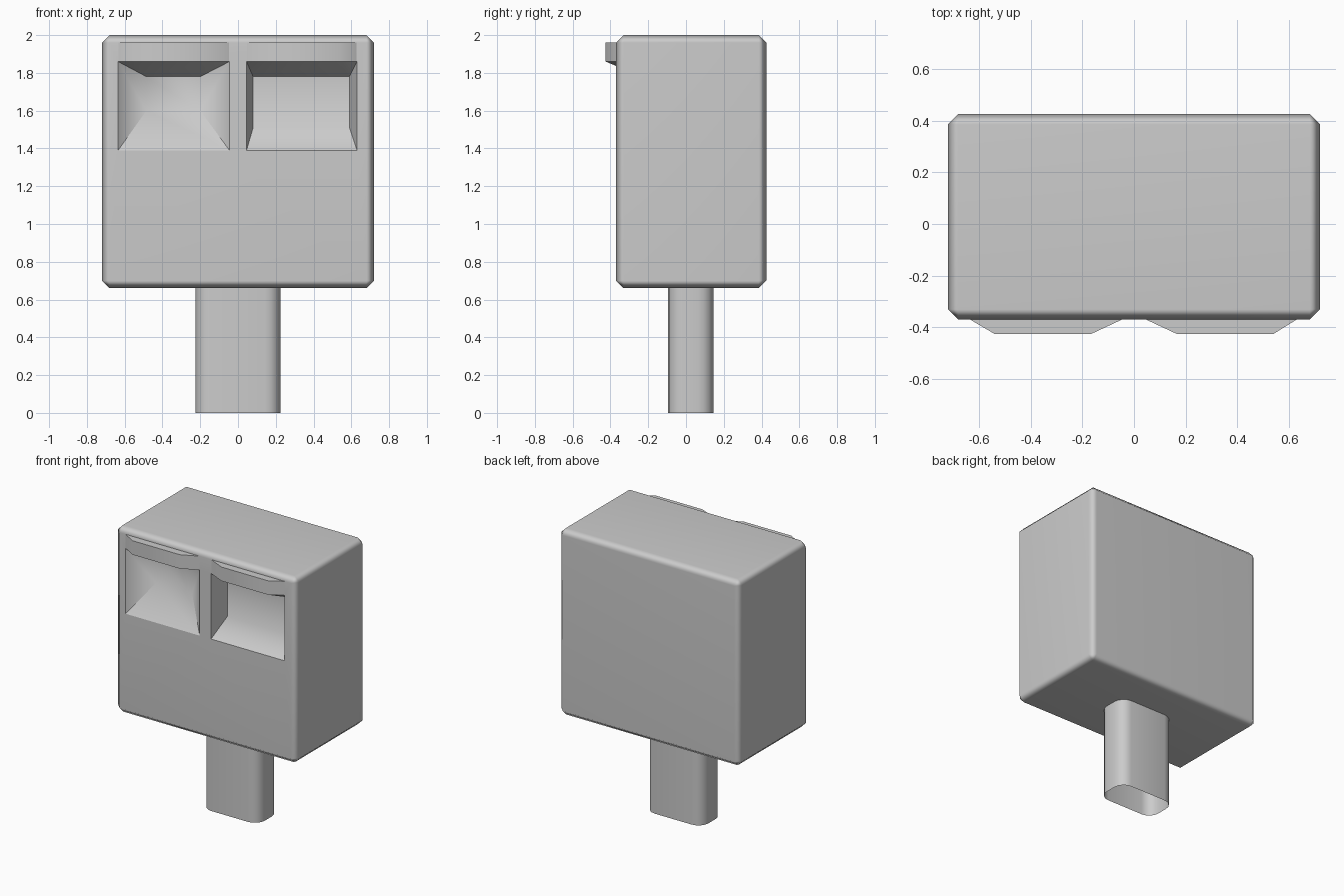
import bpy, bmesh, math
from mathutils import Vector

if "Cube" in bpy.data.objects:
    bpy.data.objects.remove(bpy.data.objects["Cube"])

FRONT, BACK, POCKET = -0.37, 0.425, -0.235


def make(name, bm):
    bmesh.ops.recalc_face_normals(bm, faces=bm.faces)
    me = bpy.data.meshes.new(name)
    bm.to_mesh(me)
    bm.free()
    ob = bpy.data.objects.new(name, me)
    bpy.context.collection.objects.link(ob)
    return ob


def smooth(ob, deg):
    bpy.ops.object.select_all(action='DESELECT')
    ob.select_set(True)
    bpy.context.view_layer.objects.active = ob
    bpy.ops.object.shade_smooth_by_angle(angle=math.radians(deg))


def hull(name, pts):
    bm = bmesh.new()
    for p in pts:
        bm.verts.new(p)
    bmesh.ops.convex_hull(bm, input=bm.verts)
    bmesh.ops.dissolve_limit(bm, angle_limit=0.01, verts=bm.verts, edges=bm.edges)
    return make(name, bm)


# housing: box with a single-step bevel
bm = bmesh.new()
bmesh.ops.create_cube(bm, size=1)
for v in bm.verts:
    v.co = Vector((v.co.x * 1.44, v.co.y * (BACK - FRONT) + (BACK + FRONT) / 2,
                   v.co.z * 1.34 + 1.33))
bmesh.ops.bevel(bm, geom=bm.edges[:], offset=0.04, segments=1, affect='EDGES')
housing = make("housing", bm)

# recessed windows and the visors above them
windows = [  # side, outer x range, inner x range, inner bottom z, visor front x range
    ("left", (-0.635, -0.045), (-0.485, -0.20), 1.60, (-0.54, -0.165)),
    ("right", (0.045, 0.63), (0.08, 0.59), 1.51, (0.165, 0.54)),
]
for side, outer, inner, low, nose in windows:
    # cutter: four-sided funnel, extended straight out of the front
    pocket = [(x, FRONT, z) for x in outer for z in (1.39, 1.86)]
    pocket += [(x, FRONT - 0.1, z) for x in outer for z in (1.39, 1.86)]
    pocket += [(x, POCKET, z) for x in inner for z in (low, 1.78)]
    cutter = hull(side + "_window_cutter", pocket)
    cutter.hide_render = True
    cutter.hide_set(True)
    mod = housing.modifiers.new(side + "_window", 'BOOLEAN')
    mod.operation, mod.solver, mod.object = 'DIFFERENCE', 'EXACT', cutter

    # visor: trapezoid ledge whose underside forms the window ceiling
    ledge = [(x, FRONT - 0.055, z) for x in nose for z in (1.86, 1.96)]
    ledge += [(x, FRONT + 0.001, z) for x in outer for z in (1.86, 1.96)]
    ledge += [(x, POCKET, 1.78) for x in inner]
    visor = hull(side + "_visor", ledge)
    smooth(visor, 33)

# apply the cuts, then keep the window rims crisp
dg = bpy.context.evaluated_depsgraph_get()
cut = bpy.data.meshes.new_from_object(housing.evaluated_get(dg))
housing.modifiers.clear()
housing.data = cut
for cutter in [o for o in bpy.data.objects if o.name.endswith("cutter")]:
    bpy.data.objects.remove(cutter)
smooth(housing, 50)
bm = bmesh.new()
bm.from_mesh(housing.data)
for e in bm.edges:
    if all(abs(v.co.y - FRONT) < 1e-3 and abs(v.co.x) < 0.65 and v.co.z < 1.9 for v in e.verts):
        e.smooth = False
bm.to_mesh(housing.data)
bm.free()
wn = housing.modifiers.new("flat_faces", 'WEIGHTED_NORMAL')
wn.keep_sharp = True

# post: rounded-rectangle tube, open at the bottom
bm = bmesh.new()
r, cy, steps = 0.08, 0.025, 4
ring = []
for k, (sx, sy) in enumerate([(1, 1), (-1, 1), (-1, -1), (1, -1)]):
    for i in range(steps + 1):
        a = math.radians(90 * (k + i / steps))
        ring.append(bm.verts.new((sx * (0.225 - r) + r * math.cos(a),
                                  cy + sy * (0.12 - r) + r * math.sin(a), 0)))
edges = [bm.edges.new((ring[i - 1], ring[i])) for i in range(len(ring))]
ext = bmesh.ops.extrude_edge_only(bm, edges=edges)
for v in ext["geom"]:
    if isinstance(v, bmesh.types.BMVert):
        v.co.z = 0.66
post = make("post", bm)
smooth(post, 40)
